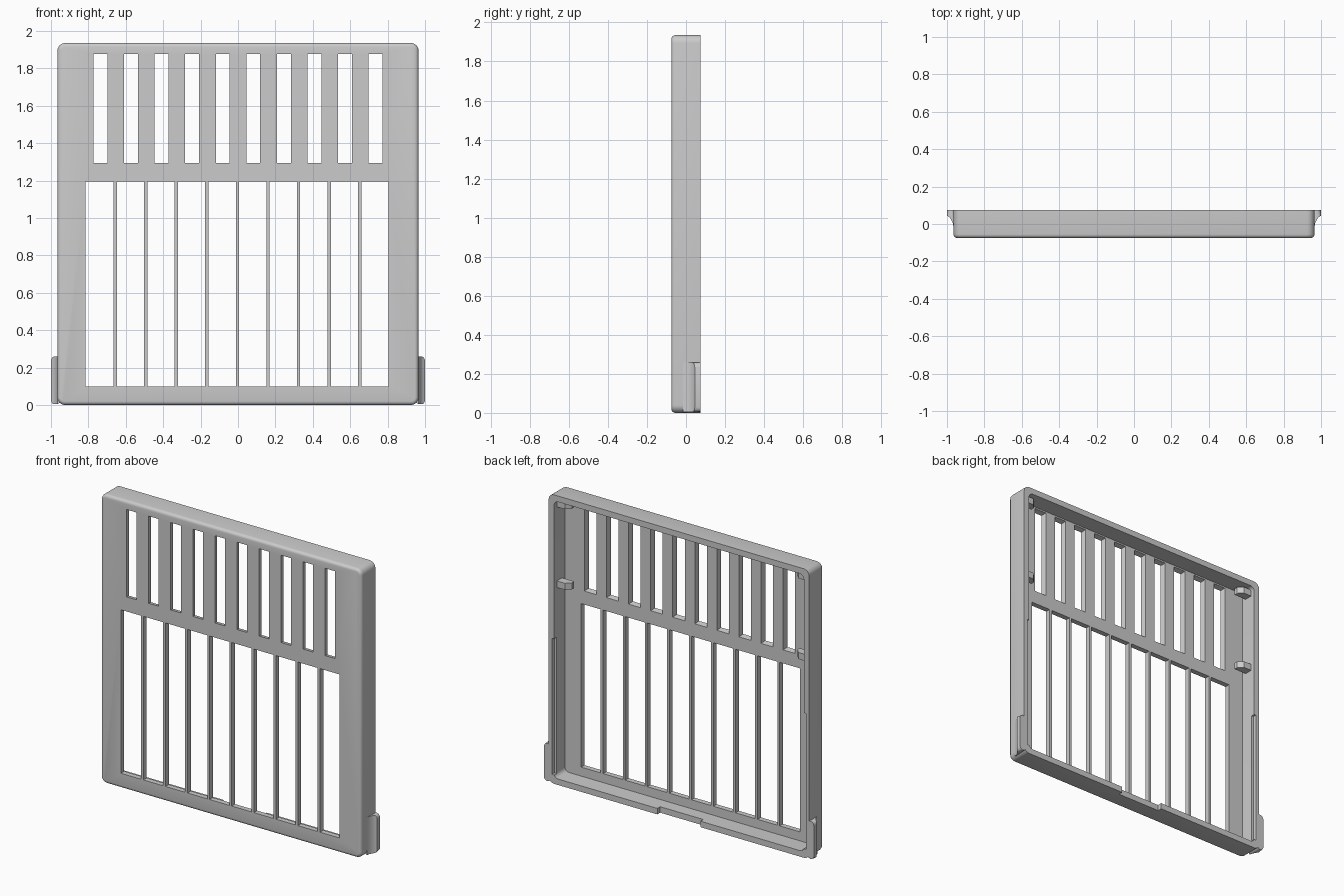
import bpy, bmesh
from mathutils import Vector

if "Cube" in bpy.data.objects:
    bpy.data.objects.remove(bpy.data.objects["Cube"])

grey = bpy.data.materials.new("plain grey")
grey.use_nodes = True
grey.diffuse_color = (0.6, 0.6, 0.6, 1)
grey.node_tree.nodes["Principled BSDF"].inputs["Base Color"].default_value = (0.6, 0.6, 0.6, 1)

FRONT, BACK, PANEL = -0.075, 0.075, -0.04   # outer faces and inside of the panel
HALF, TOP = 0.965, 1.935
PITCH = 0.1635


def add_box(bm, x0, x1, y0, y1, z0, z1, grow=0.0):
    """Box whose rear face is larger by grow on each side."""
    rings = []
    for y, g in ((y0, 0), (y1, grow)):
        rings.append([bm.verts.new(p) for p in (
            (x0 - g, y, z0 - g), (x1 + g, y, z0 - g),
            (x1 + g, y, z1 + g), (x0 - g, y, z1 + g))])
    a, b = rings
    faces = [bm.faces.new(a), bm.faces.new(b[::-1])]
    for i in range(4):
        j = (i + 1) % 4
        faces.append(bm.faces.new((a[j], a[i], b[i], b[j])))
    return faces


def round_edges(bm, test, radius, segments=4):
    edges = [e for e in bm.edges if test(*[v.co for v in e.verts])]
    bmesh.ops.bevel(bm, geom=edges, offset=radius, segments=segments,
                    profile=0.5, affect='EDGES')


def along_y(a, b):
    return abs(a.y - b.y) > 0.05


def make(name, bm):
    bmesh.ops.recalc_face_normals(bm, faces=bm.faces[:])
    mesh = bpy.data.meshes.new(name)
    bm.to_mesh(mesh)
    bm.free()
    mesh.materials.append(grey)
    obj = bpy.data.objects.new(name, mesh)
    bpy.context.collection.objects.link(obj)
    return obj


def activate(obj):
    bpy.ops.object.select_all(action='DESELECT')
    obj.select_set(True)
    bpy.context.view_layer.objects.active = obj


def cut(obj, bm):
    cutter = make("cutter", bm)
    cutter.hide_render = True
    mod = obj.modifiers.new("cut", 'BOOLEAN')
    mod.operation, mod.solver, mod.object = 'DIFFERENCE', 'EXACT', cutter
    activate(obj)
    bpy.ops.object.modifier_apply(modifier=mod.name)
    bpy.data.objects.remove(cutter)


def smooth(obj):
    activate(obj)
    bpy.ops.object.shade_smooth_by_angle(angle=0.6)


# Outer frame with rounded corners and a softened front edge
bm = bmesh.new()
add_box(bm, -HALF, HALF, FRONT, BACK, 0, TOP)
round_edges(bm, along_y, 0.04, 6)
round_edges(bm, lambda a, b: a.y < FRONT + 0.001 and b.y < FRONT + 0.001, 0.02)
frame = make("vent_frame", bm)

# Hollow back
bm = bmesh.new()
add_box(bm, -0.925, 0.925, PANEL, 0.1, 0.04, 1.895)
round_edges(bm, along_y, 0.03)
cut(frame, bm)

# Upper slots, flared towards the back, and lower openings between thin bars
bm = bmesh.new()
for i in range(10):
    x = (i - 4.5) * PITCH
    add_box(bm, x - 0.035, x + 0.035, FRONT - 0.01, PANEL + 0.01, 1.295, 1.875, 0.012)
    x = -0.003 + (i - 4.5) * PITCH
    left = -0.815 if i == 0 else x - 0.073
    right = 0.805 if i == 9 else x + 0.073
    add_box(bm, left, right, FRONT - 0.01, PANEL + 0.01, 0.1, 1.195)
cut(frame, bm)

# Shallow rim recesses: side lips and the bottom finger notch
bm = bmesh.new()
for s in (-1, 1):
    add_box(bm, *sorted((s * 0.9, s * 0.94)), 0.05, 0.1, 0.06, 0.97)
add_box(bm, -0.16, 0.16, 0.045, 0.1, -0.02, 0.06)
cut(frame, bm)
smooth(frame)

# Clips on the inner side walls
for s, side in ((1, "left"), (-1, "right")):
    for z, level in ((1.865, "upper"), (1.325, "lower")):
        bm = bmesh.new()
        add_box(bm, *sorted((s * 0.835, s * 0.93)), -0.01, 0.045, z - 0.022, z + 0.022)
        round_edges(bm, lambda a, b: abs(a.z - b.z) > 0.03
                    and abs(a.x) < 0.9 and abs(b.x) < 0.9 and a.y > 0, 0.03, 1)
        make(f"{side}_{level}_clip", bm)

# Flared grip tabs at the lower corners, swept up from a concave profile
profile = [(0.95, BACK), (1.0, BACK), (1.0, 0.045), (0.986, 0.035),
           (0.976, 0.02), (0.969, 0.005), (0.965, -0.015), (0.95, -0.015)]
for s, side in ((1, "left"), (-1, "right")):
    bm = bmesh.new()
    face = bm.faces.new([bm.verts.new((s * x, y, 0.005)) for x, y in profile])
    ext = bmesh.ops.extrude_face_region(bm, geom=[face])
    top = [v for v in ext["geom"] if isinstance(v, bmesh.types.BMVert)]
    bmesh.ops.translate(bm, verts=top, vec=Vector((0, 0, 0.253)))
    round_edges(bm, lambda a, b: along_y(a, b) or (
        abs(a.z - b.z) < 0.001 and abs(a.x) > 0.999 and abs(b.x) > 0.999), 0.025, 3)
    smooth(make(f"{side}_grip_tab", bm))
